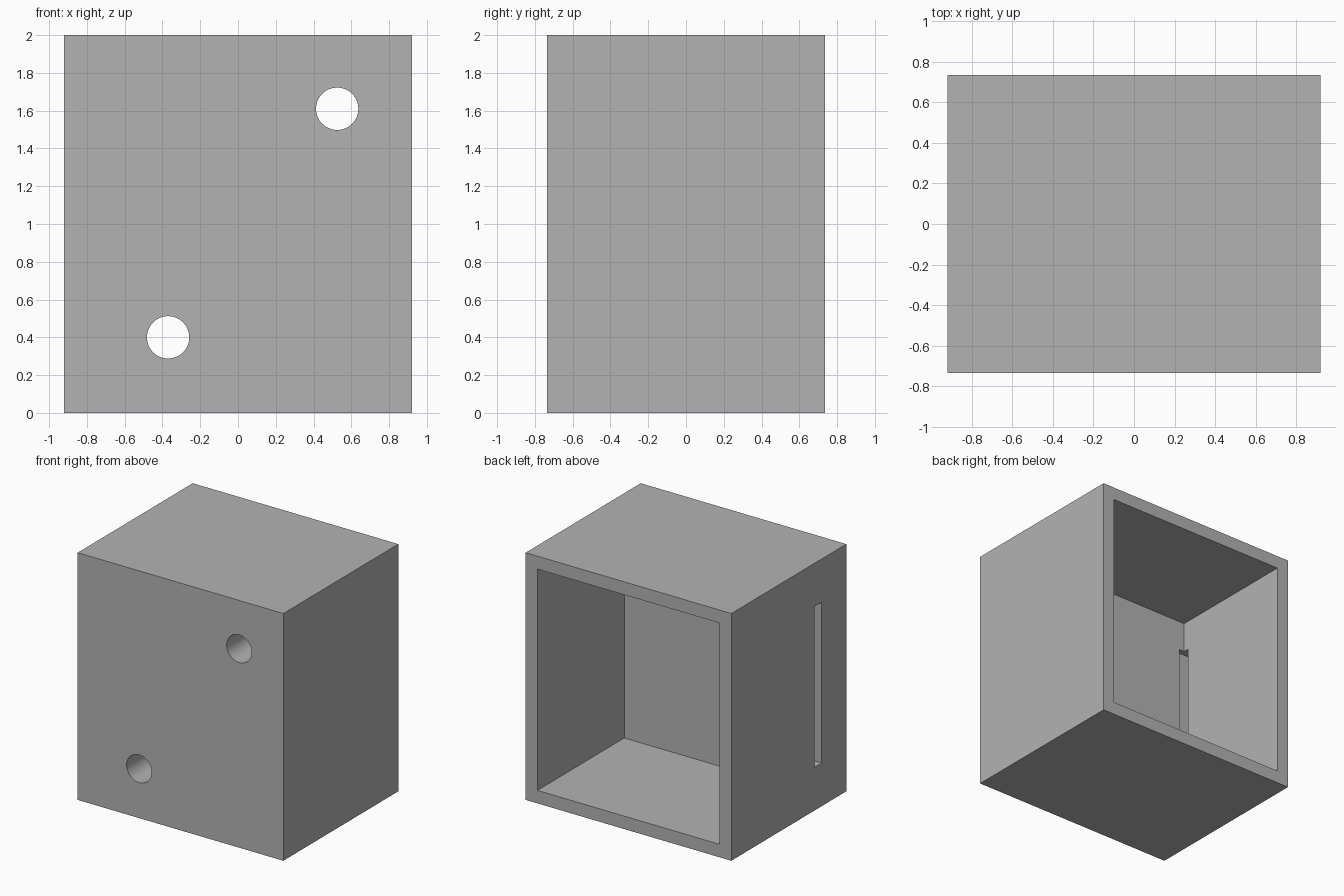
import bpy
import math

cube = bpy.data.objects.get("Cube")
if cube:
    bpy.data.objects.remove(cube, do_unlink=True)

W, D, H = 1.84, 1.47, 2.0      # outer size
WALL = 0.105                   # side, top and bottom walls
FRONT = 0.36                   # thick front wall

grey = bpy.data.materials.new("plain grey")
grey.use_nodes = True
colour = (0.45, 0.45, 0.45, 1)
grey.diffuse_color = colour
grey.node_tree.nodes["Principled BSDF"].inputs["Base Color"].default_value = colour


def box(name, x, y, z):
    """Box spanning the given (low, high) ranges."""
    spans = (x, y, z)
    bpy.ops.mesh.primitive_cube_add(size=1, location=[(a + b) / 2 for a, b in spans])
    ob = bpy.context.object
    ob.name = name
    ob.scale = [b - a for a, b in spans]
    bpy.ops.object.transform_apply(location=True, rotation=False, scale=True)
    ob.data.materials.append(grey)
    return ob


def hole(name, x, z):
    """Round cutter running through the front wall."""
    bpy.ops.mesh.primitive_cylinder_add(
        vertices=64, radius=0.112, depth=FRONT * 2,
        location=(x, (FRONT - D) / 2, z), rotation=(math.pi / 2, 0, 0))
    ob = bpy.context.object
    ob.name = name
    ob.data.materials.append(grey)
    return ob


# Outer block
housing = box("housing", (-W / 2, W / 2), (-D / 2, D / 2), (0, H))

# Cavity open at the back, side slot, two front holes
inner = W / 2 - WALL
floor_y = FRONT - D / 2
cutters = [
    box("cavity_cutter", (-inner, inner), (floor_y, D), (WALL, H - WALL)),
    box("slot_cutter", (-W, -inner + 0.045),
        (floor_y - 0.045, floor_y + 0.045), (0.35, 1.65)),
    hole("upper_hole_cutter", 0.525, 1.61),
    hole("lower_hole_cutter", -0.37, 0.4),
]

bpy.ops.object.select_all(action="DESELECT")
housing.select_set(True)
bpy.context.view_layer.objects.active = housing
for cutter in cutters:
    cutter.hide_render = True
    mod = housing.modifiers.new(cutter.name, "BOOLEAN")
    mod.operation = "DIFFERENCE"
    mod.solver = "EXACT"
    mod.object = cutter
    bpy.ops.object.modifier_apply(modifier=mod.name)
    bpy.data.objects.remove(cutter, do_unlink=True)

# Smooth hole walls, crisp box edges
bpy.ops.object.shade_smooth_by_angle(angle=math.radians(30))
